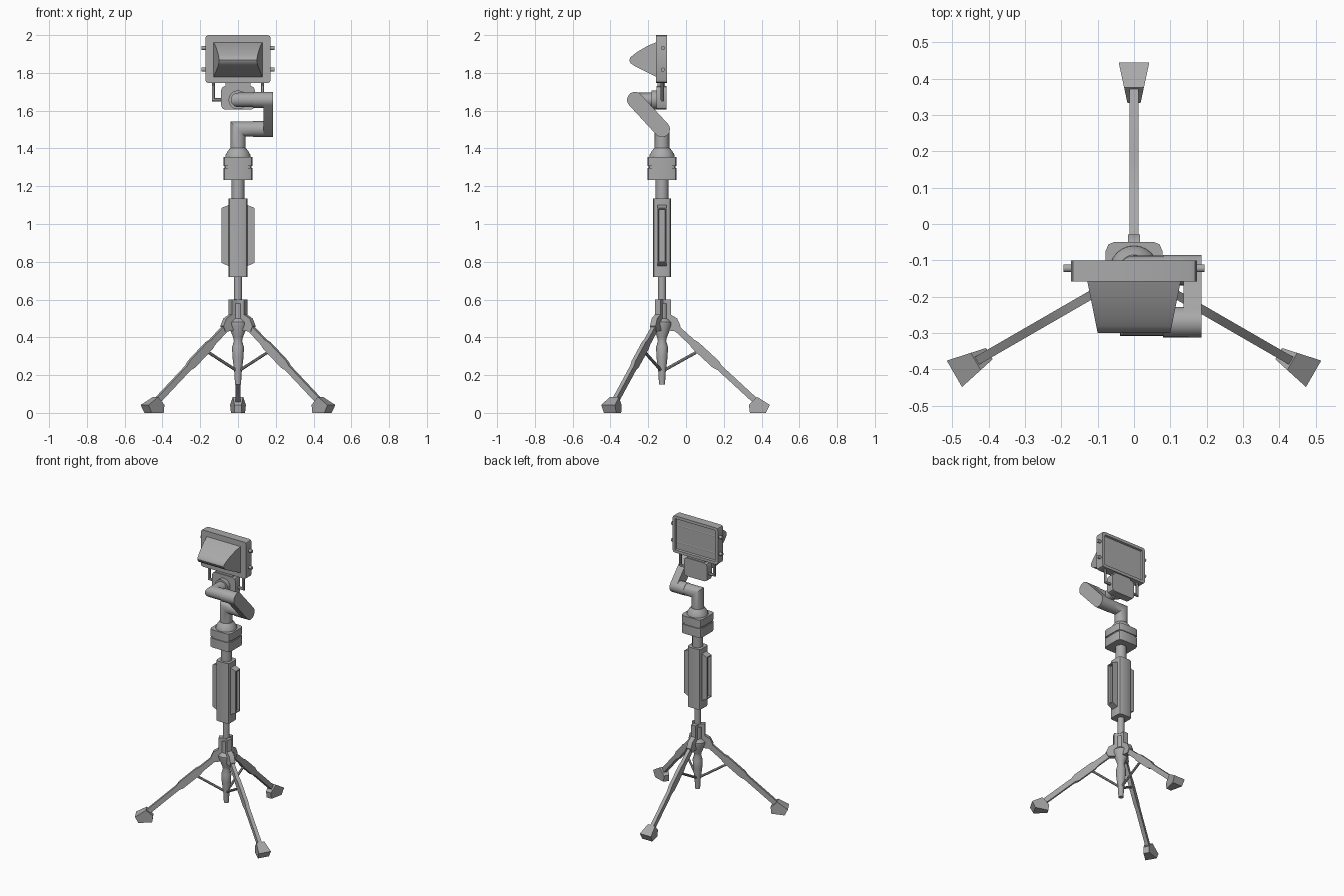
import bpy, bmesh, math
from mathutils import Vector, Matrix

if "Cube" in bpy.data.objects:
    bpy.data.objects.remove(bpy.data.objects["Cube"], do_unlink=True)

grey = bpy.data.materials.new("mid grey")
grey.use_nodes = True
colour = (0.4, 0.4, 0.4, 1)
grey.diffuse_color = colour
grey.node_tree.nodes["Principled BSDF"].inputs["Base Color"].default_value = colour

CY = -0.127                      # column position in y
COLUMN = Matrix.Translation((0, CY, 0))


def finish(name, bm, matrix=None):
    bmesh.ops.recalc_face_normals(bm, faces=bm.faces)
    mesh = bpy.data.meshes.new(name)
    bm.to_mesh(mesh)
    bm.free()
    mesh.materials.append(grey)
    ob = bpy.data.objects.new(name, mesh)
    bpy.context.collection.objects.link(ob)
    if matrix:
        ob.matrix_world = matrix
    bpy.ops.object.select_all(action="DESELECT")
    ob.select_set(True)
    bpy.context.view_layer.objects.active = ob
    bpy.ops.object.shade_smooth_by_angle(angle=math.radians(35))
    return ob


def bridge(bm, a, b):
    for i in range(len(a)):
        j = (i + 1) % len(a)
        bm.faces.new((a[i], a[j], b[j], b[i]))


def prism(name, profile, half, matrix=None, x=0):
    """Side profile of (y, z) points widened in x; half may depend on y."""
    width = half if callable(half) else lambda y: half
    bm = bmesh.new()
    sides = [[bm.verts.new((x + s * width(y), y, z)) for y, z in profile] for s in (-1, 1)]
    bridge(bm, *sides)
    for side in sides:
        bm.faces.new(side)
    return finish(name, bm, matrix)


def block(name, centre, size, chamfer=0, axis=2, inset=None):
    """Box with chamfered edges along one axis and an optional recessed back."""
    bm = bmesh.new()
    bmesh.ops.create_cube(bm, size=1)
    bmesh.ops.scale(bm, vec=size, verts=bm.verts)
    bmesh.ops.translate(bm, vec=centre, verts=bm.verts)
    if chamfer:
        edges = [e for e in bm.edges if abs((e.verts[0].co - e.verts[1].co)[axis]) > 1e-4]
        bmesh.ops.bevel(bm, geom=edges, offset=chamfer, segments=2, profile=0.5, affect="EDGES")
    if inset:
        bm.normal_update()
        back = [f for f in bm.faces if f.normal.y > 0.9]
        bmesh.ops.inset_region(bm, faces=back, thickness=inset)
        bmesh.ops.inset_region(bm, faces=back, thickness=0.004, depth=-0.012)
    return finish(name, bm)


def tube(name, points, radius, sides=24, matrix=None):
    """Round tube through the points with mitred corners."""
    pts = [Vector(p) for p in points]
    dirs = [(b - a).normalized() for a, b in zip(pts, pts[1:])]
    u = dirs[0].orthogonal().normalized()
    v = dirs[0].cross(u)
    angles = [2 * math.pi * i / sides for i in range(sides)]
    ring = [pts[0] + radius * (u * math.cos(a) + v * math.sin(a)) for a in angles]
    bm = bmesh.new()
    first = last = [bm.verts.new(p) for p in ring]
    for i, d in enumerate(dirs):
        n = d + dirs[min(i + 1, len(dirs) - 1)]
        ring = [p + d * ((pts[i + 1] - p).dot(n) / d.dot(n)) for p in ring]
        new = [bm.verts.new(p) for p in ring]
        bridge(bm, last, new)
        last = new
    bm.faces.new(first)
    bm.faces.new(last)
    return finish(name, bm, matrix)


def lathe(name, profile, sides=24):
    """Turned part around the column from (radius, z) points."""
    bm = bmesh.new()
    rings = [[bm.verts.new((r * math.cos(2 * math.pi * i / sides),
                            r * math.sin(2 * math.pi * i / sides), z))
              for i in range(sides)] for r, z in profile]
    for a, b in zip(rings, rings[1:]):
        bridge(bm, a, b)
    bm.faces.new(rings[0])
    bm.faces.new(rings[-1])
    return finish(name, bm, COLUMN)


# Tripod: three identical legs around the column
def leg_profile():
    start, end = Vector((0.07, 0.455)), Vector((0.515, 0.045))
    normal = Vector((0.41, 0.445)).normalized()
    stations = [(0, 0.017), (0.2, 0.018), (0.24, 0.024), (0.48, 0.024), (0.53, 0.016), (1, 0.016)]
    top = [start.lerp(end, t) + normal * h for t, h in stations]
    low = [start.lerp(end, t) - normal * h for t, h in stations]
    return top + low[::-1]


FOOT = [(0.46, 0.042), (0.503, 0.085), (0.571, 0.042), (0.55, 0), (0.465, 0)]
RIB = [(0, 0.6), (0.047, 0.6), (0.047, 0.52), (0.08, 0.5), (0.098, 0.46), (0.085, 0.43), (0, 0.44)]
for i, side in enumerate(("back", "right", "left")):
    turn = COLUMN @ Matrix.Rotation(math.radians(120 * i), 4, "Z")
    prism(side + "_leg", leg_profile(), 0.012, turn)
    prism(side + "_foot", FOOT, lambda r: 0.018 + 0.216 * (r - 0.46), turn)
    prism(side + "_hinge", RIB, 0.017, turn)
    tube(side + "_brace", [(0, 0.01, 0.225), (0, 0.18, 0.32)], 0.008, 8, turn)

# Centre column
lathe("spindle", [(0.016, 0.15), (0.019, 0.21), (0.03, 0.3), (0.031, 0.35), (0.022, 0.38),
                  (0.026, 0.4), (0.052, 0.465), (0.052, 0.48), (0.03, 0.5), (0.03, 0.58)])
lathe("lower_pole", [(0.021, 0.55), (0.021, 0.73)])
block("handle", (0, CY, 0.927), (0.1, 0.096, 0.415), 0.018)
for s, side in ((1, "left"), (-1, "right")):
    bm = bmesh.new()
    outline = [(0.045, 0.775), (0.088, 0.795), (0.088, 1.085), (0.045, 1.102)]
    rims = [[bm.verts.new((s * x, CY + y, z)) for x, z in outline] for y in (-0.024, 0.024)]
    bridge(bm, *rims)
    for rim in rims:
        bm.faces.new(rim)
    bm.normal_update()
    bmesh.ops.recalc_face_normals(bm, faces=bm.faces)
    outer = [f for f in bm.faces if f.normal.x * s > 0.95]
    bmesh.ops.inset_region(bm, faces=outer, thickness=0.009)
    bmesh.ops.inset_region(bm, faces=outer, thickness=0.001, depth=-0.02)
    finish(side + "_grip", bm)
lathe("upper_pole", [(0.034, 1.12), (0.034, 1.25)])

# Swivel collar
block("collar_lower", (0, CY, 1.265), (0.156, 0.156, 0.062), 0.025)
block("collar_groove", (0, CY, 1.3), (0.144, 0.144, 0.03), 0.024)
block("collar_upper", (0, CY, 1.331), (0.156, 0.156, 0.05), 0.025)
lathe("collar_cap", [(0.068, 1.35), (0.066, 1.365), (0.055, 1.385), (0.042, 1.402)])

# Offset arm: two mitred tubes joined by a round-ended link
LOW, HIGH = Vector((CY, 1.502)), Vector((-0.27, 1.657))
tube("lower_elbow", [(0, CY, 1.39), (0, LOW.x, LOW.y), (0.085, LOW.x, LOW.y)], 0.04)
tube("upper_elbow", [(0.085, HIGH.x, HIGH.y), (0, HIGH.x, HIGH.y), (0, -0.165, HIGH.y)], 0.038)
tube("lower_joint", [(0.08, LOW.x, LOW.y), (0.15, LOW.x, LOW.y)], 0.042)
tube("upper_joint", [(0.08, HIGH.x, HIGH.y), (0.15, HIGH.x, HIGH.y)], 0.042)
slope = math.atan2(HIGH.y - LOW.y, HIGH.x - LOW.x)
stadium = []
for centre, base in ((HIGH, slope - math.pi / 2), (LOW, slope + math.pi / 2)):
    for k in range(13):
        a = base + math.pi * k / 12
        stadium.append((centre.x + 0.042 * math.cos(a), centre.y + 0.042 * math.sin(a)))
prism("arm_link", stadium, 0.025, x=0.161)

# Mount behind the arm
tube("mount_disc", [(0, -0.183, HIGH.y), (0, -0.15, HIGH.y)], 0.05)
block("mount_box", (0, -0.13, 1.668), (0.178, 0.052, 0.126), 0.022, axis=1)
block("mount_neck", (0, -0.13, 1.73), (0.13, 0.04, 0.05))
for s, side in ((1, "left"), (-1, "right")):
    tube(side + "_bracket", [(s * 0.13, -0.125, 1.755), (s * 0.13, -0.125, 1.657),
                             (s * 0.08, -0.125, 1.657)], 0.009, 10)

# Lamp head: framed panel, front hood and side knobs
block("lamp_panel", (0, -0.129, 1.873), (0.346, 0.058, 0.254), 0.016, axis=1, inset=0.02)
HOOD = [(-0.15, 1.965), (-0.2, 1.945), (-0.25, 1.916), (-0.28, 1.895), (-0.296, 1.88),
        (-0.3, 1.867), (-0.294, 1.852), (-0.275, 1.838), (-0.22, 1.81), (-0.15, 1.775)]
prism("lamp_hood", HOOD, lambda y: 0.13 + 0.2 * (y + 0.15))
for z, level in ((1.932, "upper"), (1.817, "lower")):
    tube(level + "_knobs", [(-0.194, -0.122, z), (0.194, -0.122, z)], 0.011, 12)
